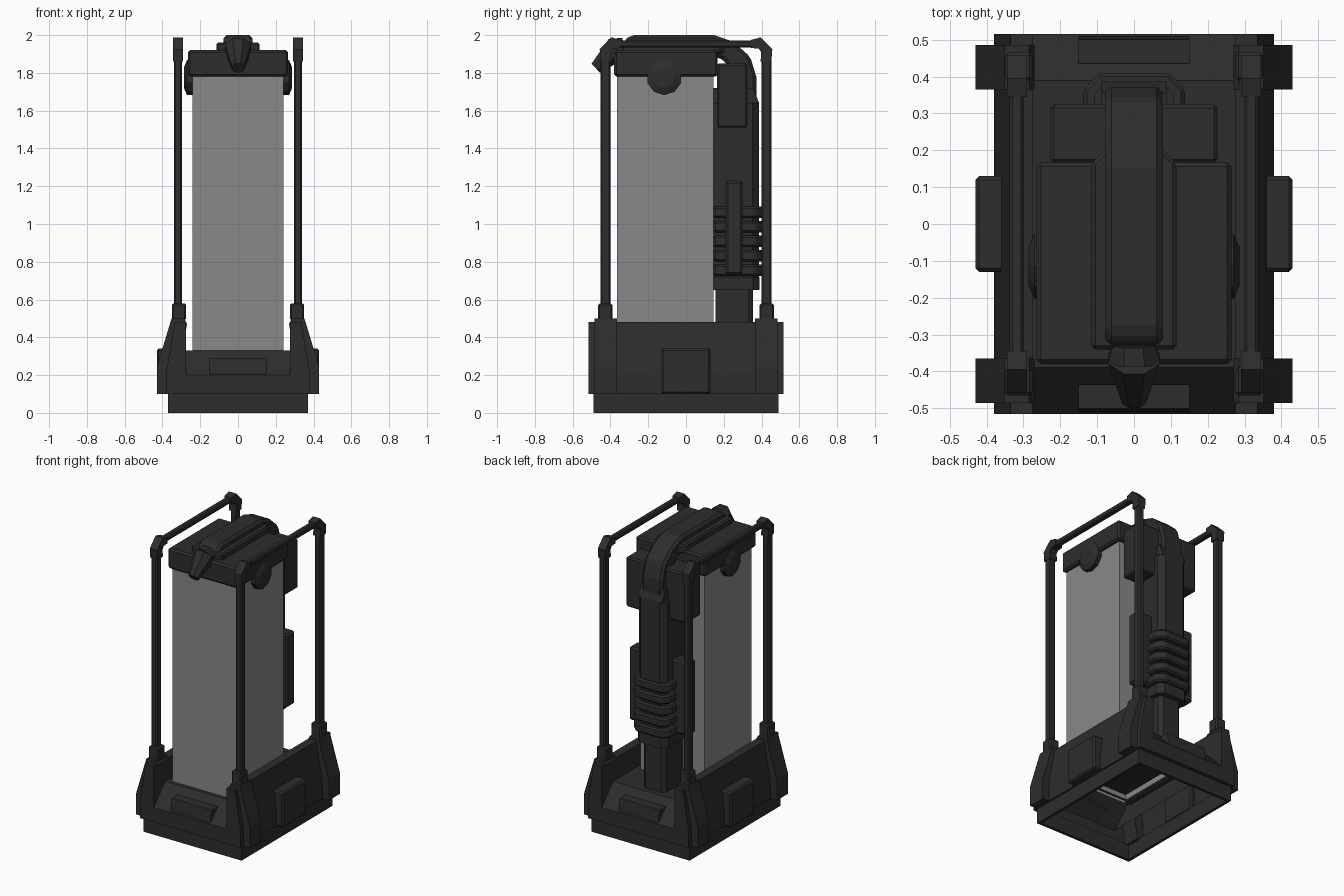
import bpy, bmesh, math
from mathutils import Vector, Matrix

if "Cube" in bpy.data.objects:
    bpy.data.objects.remove(bpy.data.objects["Cube"])


def material(name, v):
    m = bpy.data.materials.new(name)
    m.diffuse_color = (v, v, v, 1)
    m.use_nodes = True
    m.node_tree.nodes["Principled BSDF"].inputs["Base Color"].default_value = m.diffuse_color
    return m


DARK = material("dark_shell", 0.026)
PALE = material("grey_panel", 0.25)


def finish(name, bm, mirror="", bevel=0, mat=DARK):
    bmesh.ops.recalc_face_normals(bm, faces=bm.faces)
    me = bpy.data.meshes.new(name)
    bm.to_mesh(me)
    bm.free()
    ob = bpy.data.objects.new(name, me)
    bpy.context.collection.objects.link(ob)
    me.materials.append(mat)
    if bevel:
        b = ob.modifiers.new("bevel", 'BEVEL')
        b.width, b.segments = bevel, 1
    if mirror:
        m = ob.modifiers.new("mirror", 'MIRROR')
        m.use_axis = ['x' in mirror, 'y' in mirror, False]
    return ob


def prism(name, pts, axis, a, b, skip=(), caps=True, **kw):
    """Extrude a 2D profile along an axis; skip lists open side faces."""
    def co(p, t):
        return {'x': (t, p[0], p[1]), 'y': (p[0], t, p[1]), 'z': (p[0], p[1], t)}[axis]
    bm = bmesh.new()
    lo = [bm.verts.new(co(p, a)) for p in pts]
    hi = [bm.verts.new(co(p, b)) for p in pts]
    n = len(pts)
    for i in range(n):
        if i not in skip:
            j = (i + 1) % n
            bm.faces.new((lo[i], lo[j], hi[j], hi[i]))
    if caps:
        bm.faces.new(lo)
        bm.faces.new(hi)
    return finish(name, bm, **kw)


def box(name, x, y, z, **kw):
    return prism(name, [(x[0], y[0]), (x[1], y[0]), (x[1], y[1]), (x[0], y[1])], 'z', *z, **kw)


def cone(name, p, q, r1, r2, sides, spin=0, **kw):
    p, q = Vector(p), Vector(q)
    mat = Matrix.Translation((p + q) / 2) @ (q - p).to_track_quat('Z', 'Y').to_matrix().to_4x4()
    bm = bmesh.new()
    bmesh.ops.create_cone(bm, cap_ends=True, segments=sides, radius1=r1, radius2=r2,
                          depth=(q - p).length, matrix=mat @ Matrix.Rotation(spin, 4, 'Z'))
    return finish(name, bm, **kw)


def rear_profile(w, y0, y1, c):
    """Plan section with the two rear corners cut."""
    return [(-w, y0), (w, y0), (w, y1 - c), (w - c, y1), (c - w, y1), (-w, y1 - c)]


# Hollow base: plinth frame, ledge, side walls, sloping aprons
box("plinth_side", (0.35, 0.37), (-0.49, 0.49), (0, 0.1), mirror="x")
box("plinth_end", (-0.35, 0.35), (0.47, 0.49), (0, 0.1), mirror="y")
box("ledge_side", (0.355, 0.38), (-0.515, 0.515), (0.1, 0.11), mirror="x")
box("ledge_end", (-0.355, 0.355), (0.475, 0.515), (0.1, 0.11), mirror="y")
prism("base_side_wall", [(0.38, 0.1), (0.38, 0.22), (0.335, 0.48), (0.275, 0.48), (0.275, 0.2), (0.275, 0.1)],
      'y', -0.515, 0.515, skip=(4, 5), mirror="x")
for name, s, inner in (("front_apron", -1, 0.35), ("back_apron", 1, 0.14)):
    prism(name, [(s * 0.515, 0.1), (s * 0.515, 0.2), (s * 0.39, 0.33), (s * inner, 0.33)],
          'x', -0.275, 0.275, skip=(3,), caps=False)
box("floor_strip", (0.23, 0.275), (-0.36, 0.15), (0.315, 0.33), mirror="x")
prism("apron_block", [(0.435, 0.27), (0.435, 0.29), (0.5, 0.29), (0.51, 0.2)],
      'x', -0.15, 0.15, mirror="y")
box("side_block", (0.35, 0.43), (-0.13, 0.13), (0.1, 0.34), bevel=0.01, mirror="x")

# Corner clamps with sockets and posts
prism("corner_clamp", [(0.43, 0.1), (0.43, 0.24), (0.352, 0.5), (0.285, 0.5), (0.27, 0.47), (0.335, 0.1)],
      'y', 0.365, 0.485, mirror="xy")
box("post_socket", (0.275, 0.35), (0.39, 0.465), (0.49, 0.58), bevel=0.008, mirror="xy")
box("post", (0.296, 0.34), (0.4, 0.452), (0.57, 1.88), bevel=0.008, mirror="xy")
prism("rail_elbow", [(0.452, 1.86), (0.457, 1.925), (0.395, 1.988), (0.345, 1.975), (0.345, 1.932),
                     (0.385, 1.928), (0.398, 1.91), (0.395, 1.86)], 'x', 0.29, 0.345, mirror="xy")
box("top_rail", (0.298, 0.338), (-0.36, 0.36), (1.935, 1.972), bevel=0.008, mirror="x")

# Tall pale chamber, open at the bottom, with an inner plate
bm = bmesh.new()
bmesh.ops.create_cube(bm, size=1, matrix=Matrix.Translation((0, -0.11, 1.05)) @ Matrix.Diagonal((0.48, 0.51, 1.48, 1)))
bmesh.ops.delete(bm, geom=[f for f in bm.faces if f.normal.z < -0.5], context='FACES_ONLY')
finish("chamber", bm, mat=PALE)
box("chamber_plate", (-0.235, 0.235), (-0.36, 0.14), (0.37, 0.38))

# Cap, side knobs, ridge and spout
box("cap", (-0.265, 0.265), (-0.38, 0.168), (1.78, 1.92), bevel=0.012)
cone("side_knob", (0.24, -0.115, 1.775), (0.27, -0.115, 1.775), 0.093, 0.093, 10, mirror="x")
cone("side_knob_face", (0.27, -0.115, 1.775), (0.286, -0.115, 1.775), 0.093, 0.055, 10, mirror="x")
prism("ridge_base", [(-0.115, -0.34), (0.115, -0.34), (0.115, 0.165), (0.07, 0.21), (-0.07, 0.21), (-0.115, 0.165)],
      'z', 1.9, 1.96, bevel=0.01)
prism("ridge_tube", [(-0.33, 1.9), (-0.33, 1.97), (-0.29, 2.0), (0.15, 2.0), (0.25, 1.965), (0.34, 1.885),
                     (0.372, 1.78), (0.372, 1.6), (0.25, 1.6), (0.25, 1.78), (0.2, 1.87), (0.1, 1.9)],
      'x', -0.077, 0.077, bevel=0.016)
cone("spout_collar", (0, -0.325, 1.925), (0, -0.375, 1.915), 0.065, 0.075, 8, spin=math.pi / 8)
cone("spout", (0, -0.36, 1.932), (0, -0.478, 1.825), 0.075, 0.035, 8, spin=math.pi / 8)

# Rear assembly: head box, column, ribbed grip, stem, side pods
box("rear_head_box", (-0.227, 0.227), (0.165, 0.325), (1.51, 1.85), bevel=0.01)
prism("rear_column", rear_profile(0.107, 0.145, 0.387, 0.035), 'z', 0.7, 1.64)
prism("column_shoulder", [(0.145, 1.64), (0.387, 1.64), (0.355, 1.72), (0.145, 1.72)], 'x', -0.09, 0.09)
for i in range(5):
    z = 0.725 + i * 0.077
    prism("grip_rib", rear_profile(0.138, 0.145, 0.41, 0.045), 'z', z, z + 0.06, bevel=0.01)
prism("column_foot", rear_profile(0.115, 0.145, 0.39, 0.035), 'z', 0.65, 0.72)
prism("rear_stem", rear_profile(0.085, 0.155, 0.355, 0.025), 'z', 0.32, 0.66)
box("side_pod", (0.1, 0.222), (0.21, 0.3), (0.73, 1.23), bevel=0.012, mirror="x")
